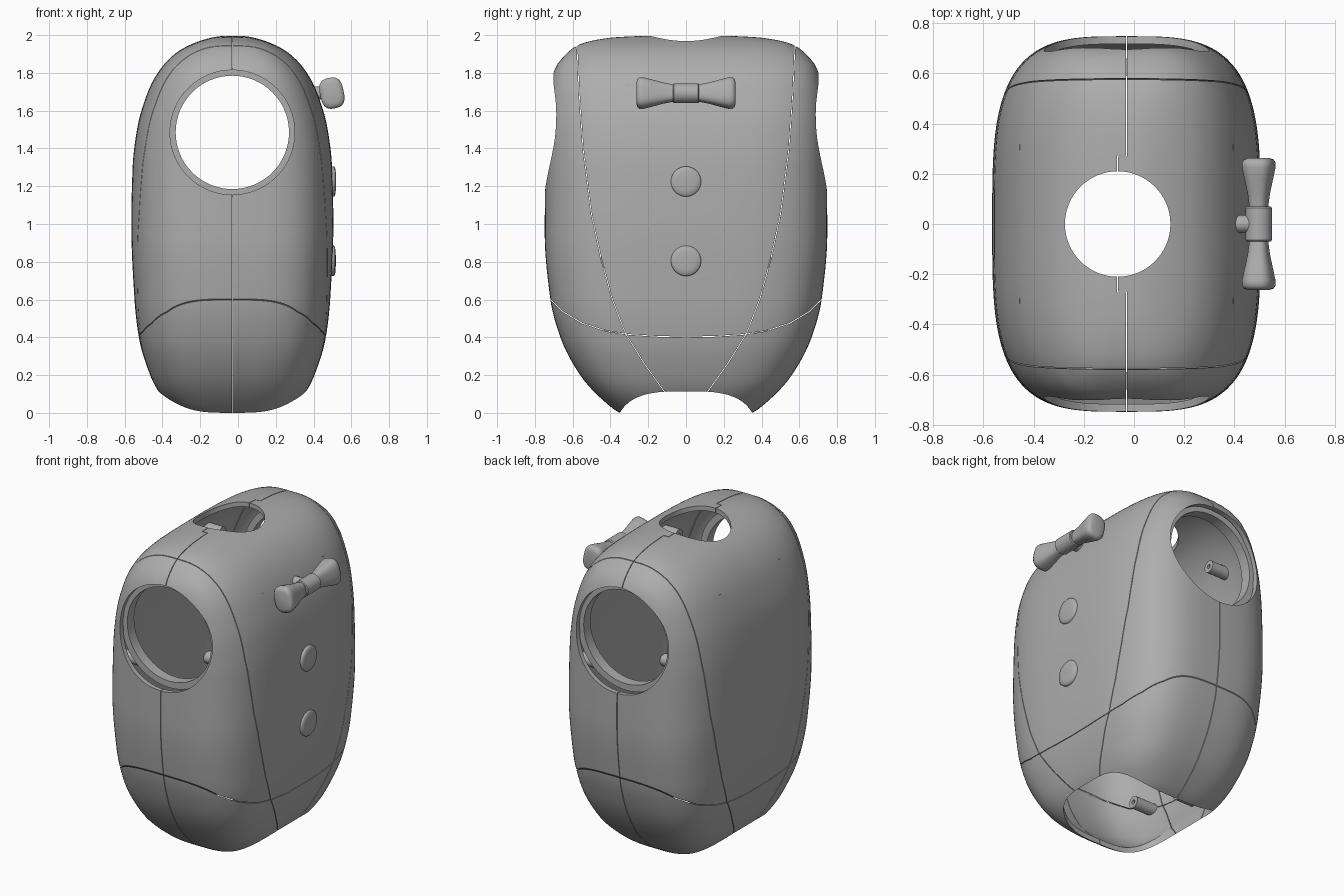
import bpy, bmesh, math
from mathutils import Vector, Matrix

if "Cube" in bpy.data.objects:
    bpy.data.objects.remove(bpy.data.objects["Cube"], do_unlink=True)

CX = -0.03       # middle of the shell
POWER = 3.5      # squareness of the shell's plan section
WALL = 0.03

grey = bpy.data.materials.new("plain grey")
grey.use_nodes = True
grey.diffuse_color = (0.42, 0.42, 0.42, 1)
grey.node_tree.nodes["Principled BSDF"].inputs["Base Color"].default_value = grey.diffuse_color


def make_object(name, bm):
    bmesh.ops.recalc_face_normals(bm, faces=bm.faces)
    mesh = bpy.data.meshes.new(name)
    bm.to_mesh(mesh)
    bm.free()
    mesh.materials.append(grey)
    obj = bpy.data.objects.new(name, mesh)
    bpy.context.collection.objects.link(obj)
    return obj


def activate(obj):
    bpy.ops.object.select_all(action='DESELECT')
    obj.select_set(True)
    bpy.context.view_layer.objects.active = obj


def smooth(obj, angle=35):
    activate(obj)
    bpy.ops.object.shade_smooth_by_angle(angle=math.radians(angle))


def loft(name, rings, closed=False):
    """Skin a list of equal point rings, capped at the ends or joined in a loop."""
    bm = bmesh.new()
    loops = [[bm.verts.new(p) for p in ring] for ring in rings]
    n = len(loops[0])
    pairs = list(zip(loops, loops[1:]))
    if closed:
        pairs.append((loops[-1], loops[0]))
    else:
        bm.faces.new(loops[0])
        bm.faces.new(loops[-1])
    for a, b in pairs:
        for i in range(n):
            j = (i + 1) % n
            bm.faces.new((a[i], a[j], b[j], b[i]))
    return make_object(name, bm)


def superellipse(rx, ry, power, n=48):
    pts = []
    for i in range(n):
        c, s = math.cos(math.tau * i / n), math.sin(math.tau * i / n)
        pts.append((rx * math.copysign(abs(c) ** (2 / power), c),
                    ry * math.copysign(abs(s) ** (2 / power), s)))
    return pts


def turned(name, start, end, profile, closed=False, n=32):
    """Turn (radius, fraction along axis) pairs about the line start-end."""
    start, end = Vector(start), Vector(end)
    turn = (end - start).to_track_quat('Z', 'Y').to_matrix()
    rings = [[start + (end - start) * f + turn @ Vector((x, y, 0))
              for x, y in superellipse(r, r, 2, n)] for r, f in profile]
    return loft(name, rings, closed)


def tube(name, start, end, outer, inner, n=32):
    return turned(name, start, end, [(outer, 0), (outer, 1), (inner, 1), (inner, 0)], True, n)


def box(name, centre, size):
    bm = bmesh.new()
    bmesh.ops.create_cube(bm, size=1, matrix=Matrix.Translation(centre) @ Matrix.Diagonal((*size, 1)))
    return make_object(name, bm)


def cut(obj, cutter):
    mod = obj.modifiers.new("cut", 'BOOLEAN')
    mod.operation, mod.solver, mod.object = 'DIFFERENCE', 'EXACT', cutter
    activate(obj)
    bpy.ops.object.modifier_apply(modifier=mod.name)
    bpy.data.objects.remove(cutter, do_unlink=True)


def profile_curve(points):
    """Smooth monotone curve of half-width over height, fitted to squared widths."""
    xs = [p[0] for p in points]
    ys = [p[1] ** 2 for p in points]
    sec = [(ys[i + 1] - ys[i]) / (xs[i + 1] - xs[i]) for i in range(len(xs) - 1)]
    mid = [2 * a * b / (a + b) if a * b > 0 else 0 for a, b in zip(sec, sec[1:])]
    slope = [sec[0]] + mid + [sec[-1]]

    def value(x):
        if x <= xs[0] or x >= xs[-1]:
            return 0.0
        i = 0
        while x > xs[i + 1]:
            i += 1
        h = xs[i + 1] - xs[i]
        t = (x - xs[i]) / h
        y = ((1 + 2 * t) * (1 - t) ** 2 * ys[i] + t * (1 - t) ** 2 * h * slope[i]
             + t * t * (3 - 2 * t) * ys[i + 1] + t * t * (t - 1) * h * slope[i + 1])
        return math.sqrt(max(y, 0))
    return value


half_x = profile_curve([(-.06, 0), (0, .27), (.05, .335), (.12, .395), (.2, .435), (.4, .495), (.6, .518),
                        (1, .535), (1.3, .528), (1.5, .505), (1.7, .447), (1.8, .395), (1.9, .305), (2, 0)])
half_y = profile_curve([(-.06, 0), (0, .35), (.05, .42), (.2, .56), (.4, .665), (.6, .718), (.95, .748),
                        (1.3, .746), (1.5, .742), (1.7, .725), (1.82, .695), (1.9, .635), (1.95, .565),
                        (1.985, .41), (2, 0)])


def inside(p):
    a, b = half_x(p.z), half_y(p.z)
    return a > 0 and b > 0 and (abs(p.x) / a) ** POWER + (abs(p.y) / b) ** POWER < 1


def wall_x(y, z):
    return half_x(z) * (1 - (abs(y) / half_y(z)) ** POWER) ** (1 / POWER)


# Shell: a gridded cube pushed out to the rounded body surface, then hollowed
bm = bmesh.new()
bmesh.ops.create_cube(bm, size=2)
bmesh.ops.subdivide_edges(bm, edges=bm.edges, cuts=41, use_grid_fill=True)
core = Vector((0, 0, 1))
for v in bm.verts:
    ray = Vector([math.tan(c * math.pi / 4) for c in v.co]).normalized() * Vector((1, 1, 1)).length
    ray = Vector((ray.x * .53, ray.y * .75, ray.z))
    low, high = 0.0, 1.6
    for step in range(24):
        t = (low + high) / 2
        if inside(core + ray * t):
            low = t
        else:
            high = t
    v.co = core + ray * low + Vector((CX, 0, 0))
shell = make_object("body_shell", bm)
hollow = shell.modifiers.new("hollow", 'SOLIDIFY')
hollow.thickness, hollow.offset = WALL, -1
activate(shell)
bpy.ops.object.modifier_apply(modifier=hollow.name)

# Openings: arms, neck and base
ARM_Z, NECK_X = 1.485, -0.065
cut(shell, turned("arm_cutter", (CX, -1, ARM_Z), (CX, 1, ARM_Z), [(.33, 0), (.33, 1)], n=64))
cut(shell, turned("neck_cutter", (NECK_X, 0, 1.6), (NECK_X, 0, 2.2), [(.21, 0), (.21, 1)], n=64))
cut(shell, loft("base_cutter", [[(CX + x, y, z) for x, y in superellipse(.39, .35, 3.7, 64)] for z in (-.3, .3)]))

# Panel seams: thin slits through the wall
GAP = 0.004


def ribbon(points):
    """Thin curved sheet following (y, z) points, running across the whole width."""
    pts = [Vector(p) for p in points]
    left, right = [], []
    for i, p in enumerate(pts):
        d = (pts[min(i + 1, len(pts) - 1)] - pts[max(i - 1, 0)]).normalized()
        side = Vector((-d.y, d.x)) * GAP / 2
        left.append(p + side)
        right.append(p - side)
    outline = left + right[::-1]
    return loft("seam_cutter", [[(x, p.x, p.y) for p in outline] for x in (-.8, .8)])


side_seam = [(.58, 2.1), (.577, 1.94), (.566, 1.7), (.545, 1.4), (.5, 1.05), (.45, .82),
             (.39, .6), (.32, .42), (.22, .26), (.12, .12), (.06, .03)]
for s in (1, -1):
    cut(shell, ribbon([(s * y, z) for y, z in side_seam]))
    cut(shell, box("seam_cutter", (CX, s * .637, 1), (GAP, .734, 2.4)))
    cut(shell, box("seam_cutter", (NECK_X, s * .22, 1.95), (GAP, .1, .3)))
    cut(shell, box("seam_cutter", ((CX + NECK_X) / 2, s * .27, 1.95), (.039, GAP, .3)))
lower = [(.8, .68), (.73, .612), (.65, .535), (.55, .475), (.42, .433), (.3, .415), (.15, .405)]
cut(shell, ribbon(lower + [(0, .402)] + [(-y, z) for y, z in lower[::-1]]))
smooth(shell)

# Stepped rings inside the arm openings
for label, s in (("front", -1), ("back", 1)):
    smooth(tube(label + "_arm_ring", (CX, s * .59, ARM_Z), (CX, s * .66, ARM_Z), .342, .3, 64))

# Screw posts standing on the inner side walls
for label, s in (("left", 1), ("right", -1)):
    for y, z, tip in [(-.4, .42, .3), (.4, .42, .3), (-.42, .8, .3), (.42, .8, .3), (0, .3, .3),
                      (-.45, 1.15, .33), (.45, 1.15, .33), (-.3, 1.7, .29), (.3, 1.7, .29)]:
        root = wall_x(y, z) - WALL / 2
        smooth(tube(label + "_screw_post", (CX + s * root, y, z), (CX + s * tip, y, z), .038, .014, 20))

# Bow tie: two flared wings, a round knot and a stud into the shell
BOW = Vector((0.497, 0, 1.693))
tilt = Matrix.Rotation(math.radians(-12), 3, 'Y')
wing = [(.04, .034, .042), (.07, .036, .045), (.12, .042, .055), (.18, .054, .071), (.225, .063, .082),
        (.245, .063, .082), (.257, .056, .073), (.263, .04, .055)]
for label, s in (("back", 1), ("front", -1)):
    smooth(loft(label + "_bow_wing", [[BOW + tilt @ Vector((x, s * y, z)) for x, z in superellipse(hx, hz, 2.8)]
                                      for y, hx, hz in wing]), 50)
smooth(turned("bow_knot", BOW - Vector((0, .07, 0)), BOW + Vector((0, .07, 0)),
              [(.047, 0), (.052, .04), (.052, .96), (.047, 1)]))
smooth(turned("bow_stud", (.37, 0, BOW.z), BOW, [(.035, 0), (.035, 1)]))

# Domed buttons down the chest
for label, z in (("upper", 1.225), ("lower", .805)):
    face = CX + half_x(z)
    smooth(turned(label + "_button", (face - .02, 0, z), (face + .018, 0, z),
                  [(.08, 0), (.08, .72), (.074, .88), (.05, .97), (.02, 1)], n=48), 50)
